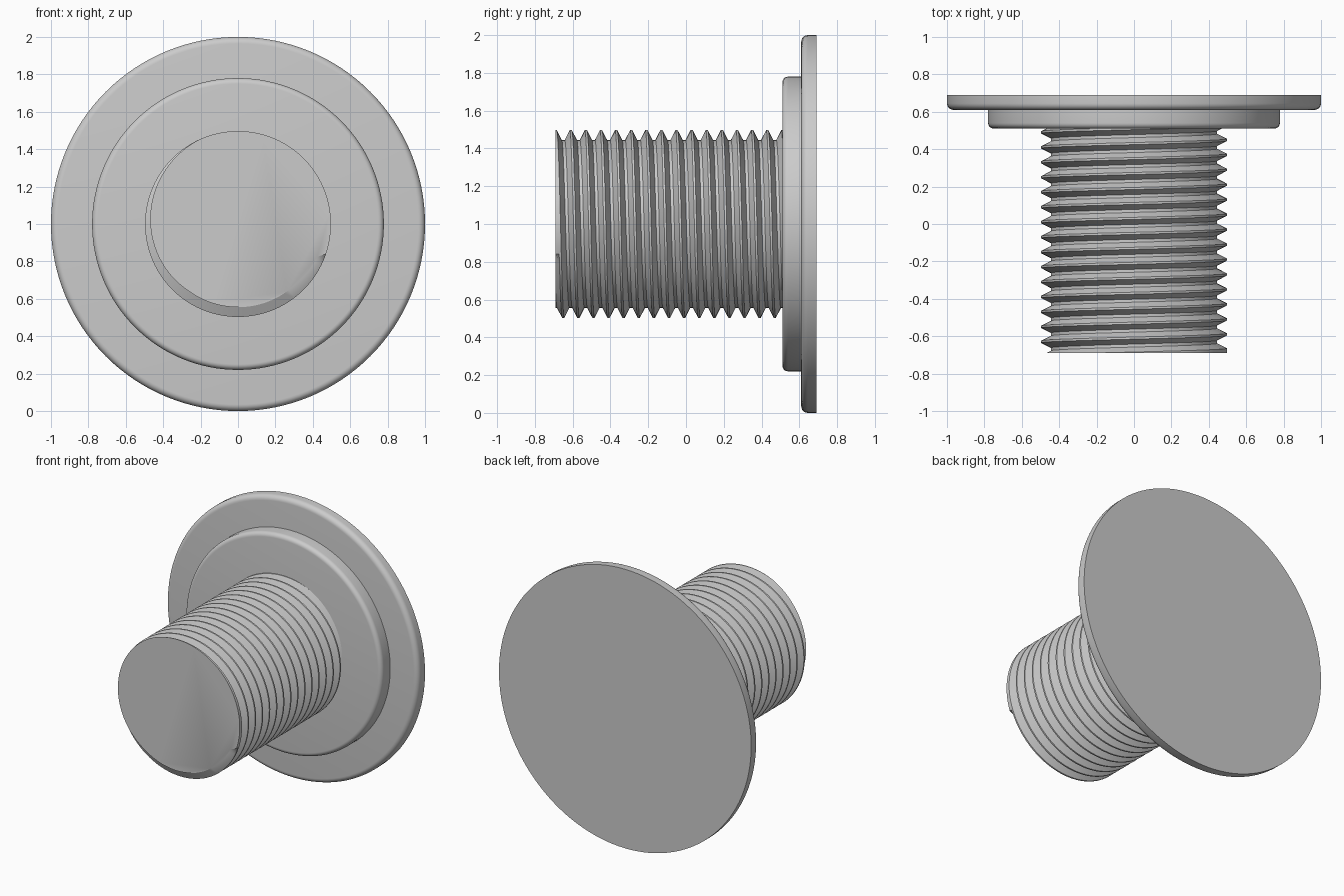
import bpy, bmesh, math

cube = bpy.data.objects.get("Cube")
if cube:
    bpy.data.objects.remove(cube, do_unlink=True)

steel = bpy.data.materials.new("plain grey")
steel.use_nodes = True
GREY = (0.6, 0.6, 0.6, 1)
steel.diffuse_color = GREY
steel.node_tree.nodes["Principled BSDF"].inputs["Base Color"].default_value = GREY

CZ = 1.0        # height of the axis, which runs along y
FRONT = -0.69   # free end of the threaded shank


def finish(name, bm):
    """Turn a bmesh into a smooth-shaded object with sharp edges kept."""
    bmesh.ops.recalc_face_normals(bm, faces=bm.faces)
    mesh = bpy.data.meshes.new(name)
    bm.to_mesh(mesh)
    bm.free()
    mesh.materials.append(steel)
    obj = bpy.data.objects.new(name, mesh)
    bpy.context.collection.objects.link(obj)
    bpy.ops.object.select_all(action='DESELECT')
    obj.select_set(True)
    bpy.context.view_layer.objects.active = obj
    bpy.ops.object.shade_smooth_by_angle(angle=math.radians(30))
    return obj


def point(r, a, y):
    return (r * math.sin(a), y, CZ + r * math.cos(a))


def disc(name, radius, y0, y1, fillet, sides=128, steps=6):
    """Solid disc with a rounded front rim."""
    bm = bmesh.new()
    arc = [math.pi / 2 * i / steps for i in range(steps + 1)]
    profile = [(radius - fillet + fillet * math.sin(t),
                y0 + fillet - fillet * math.cos(t)) for t in arc]
    profile.append((radius, y1))
    rings = [[bm.verts.new(point(r, math.tau * i / sides, y)) for i in range(sides)]
             for r, y in profile]
    for low, high in zip(rings, rings[1:]):
        for i in range(sides):
            j = (i + 1) % sides
            bm.faces.new((low[i], low[j], high[j], high[i]))
    bm.faces.new(rings[0])
    bm.faces.new(rings[-1])
    return finish(name, bm)


def threaded_shank(name, crest=0.497, root=0.445, pitch=0.08, turns=16, sides=96):
    """Helical thread, cut flat and capped at the free end."""
    bm = bmesh.new()
    # one pitch of the thread: flat crest, flank, flat root, flank
    tooth = [(-0.07, crest), (0.07, crest), (0.4, root), (0.6, root)]
    columns = []
    for i in range(sides):
        a = math.tau * i / sides
        column = []
        for turn in range(-2, turns):
            for offset, r in tooth:
                # the thread runs out to full width where it starts
                if turn < 0 and a < 1.9:
                    r = crest
                y = FRONT + pitch * (turn + offset + i / sides)
                column.append(bm.verts.new(point(r, a, y)))
        columns.append(column)
    rows = len(columns[0])
    for i in range(sides):
        here, there = columns[i], columns[(i + 1) % sides]
        shift = len(tooth) if i == sides - 1 else 0   # climb one pitch at the seam
        for k in range(rows - 1 - shift):
            bm.faces.new((here[k], there[k + shift],
                          there[k + shift + 1], here[k + 1]))
    for y, sign in ((FRONT, -1), (0.54, 1)):
        cut = bmesh.ops.bisect_plane(
            bm, geom=bm.verts[:] + bm.edges[:] + bm.faces[:], dist=1e-6,
            plane_co=(0, y, 0), plane_no=(0, sign, 0), clear_outer=True)
        rim = [e for e in cut["geom_cut"]
               if isinstance(e, bmesh.types.BMEdge) and e.is_boundary]
        bmesh.ops.edgeloop_fill(bm, edges=rim)
    return finish(name, bm)


disc("outer_flange", 1.0, 0.61, 0.69, 0.035)
disc("inner_flange", 0.78, 0.51, 0.62, 0.03)
threaded_shank("threaded_shank")
